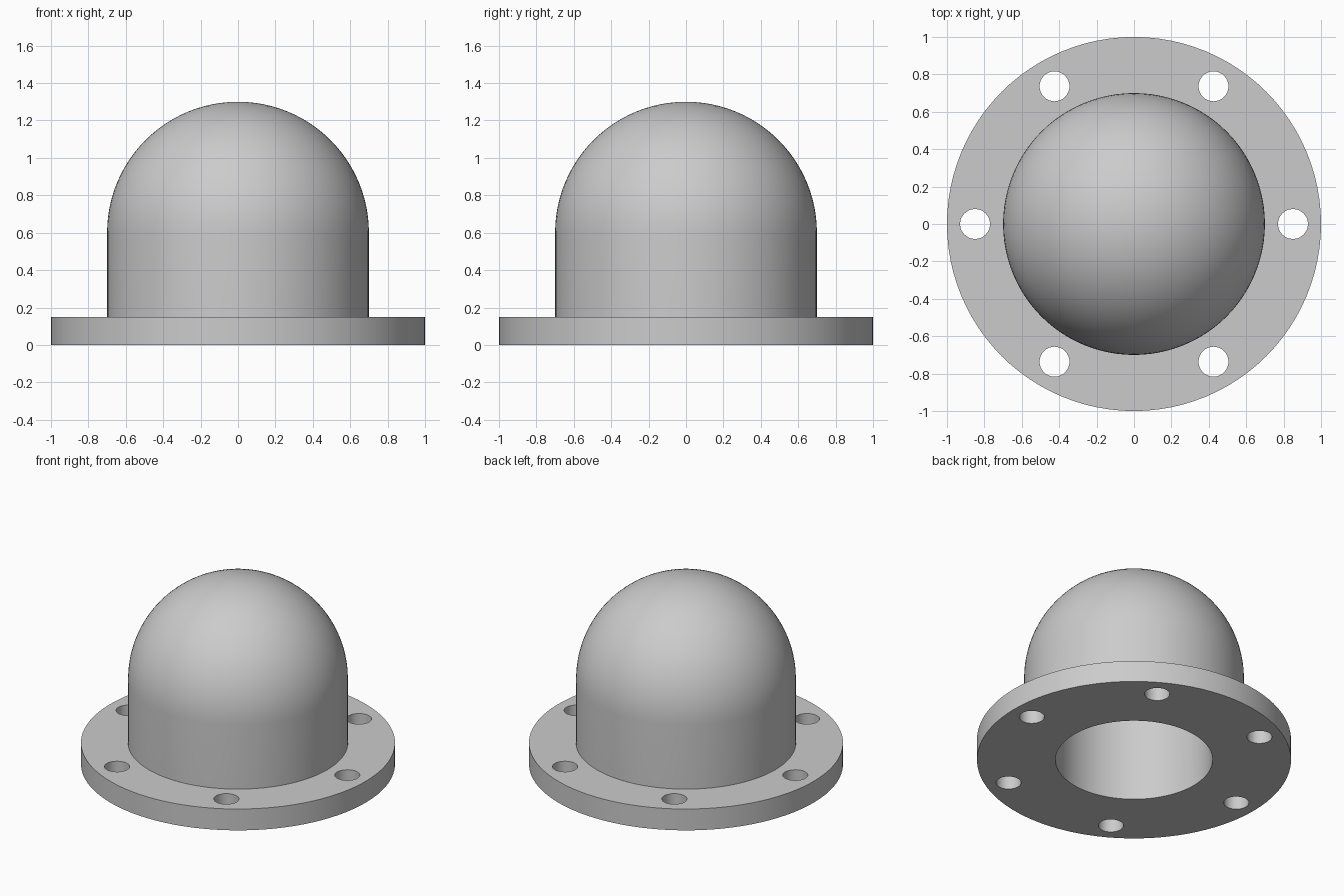
import bpy
import bmesh
from math import cos, sin, pi, radians
from mathutils import Matrix, Vector

if "Cube" in bpy.data.objects:
    bpy.data.objects.remove(bpy.data.objects["Cube"])

FLANGE_R, FLANGE_H = 1.0, 0.15
OUTER_R, INNER_R, SPRING_Z = 0.7, 0.5, 0.6
BOLT_CIRCLE, BOLT_R, BOLTS = 0.85, 0.08, 6
SEGMENTS, ARC_STEPS = 96, 24

grey = bpy.data.materials.new("plain grey")
grey.use_nodes = True
colour = (0.6, 0.6, 0.6, 1)
grey.diffuse_color = colour
grey.node_tree.nodes["Principled BSDF"].inputs["Base Color"].default_value = colour


def add_object(name, bm):
    bmesh.ops.recalc_face_normals(bm, faces=bm.faces)
    mesh = bpy.data.meshes.new(name)
    bm.to_mesh(mesh)
    bm.free()
    mesh.materials.append(grey)
    obj = bpy.data.objects.new(name, mesh)
    bpy.context.collection.objects.link(obj)
    return obj


def quarter_arc(radius):
    """Dome section from the spring line up to the pole."""
    angles = [i * pi / 2 / ARC_STEPS for i in range(ARC_STEPS + 1)]
    return [(radius * cos(a), SPRING_Z + radius * sin(a)) for a in angles]


def lathe(name, profile):
    bm = bmesh.new()
    verts = [bm.verts.new((r, 0, z)) for r, z in profile]
    edges = [bm.edges.new(pair) for pair in zip(verts, verts[1:])]
    bmesh.ops.spin(bm, geom=verts + edges, cent=(0, 0, 0), axis=(0, 0, 1),
                   angle=2 * pi, steps=SEGMENTS, use_merge=True)
    bmesh.ops.remove_doubles(bm, verts=bm.verts, dist=0.0001)
    return add_object(name, bm)


# Hollow domed housing with its bolting flange
outside = [(INNER_R, 0), (FLANGE_R, 0), (FLANGE_R, FLANGE_H), (OUTER_R, FLANGE_H)]
housing = lathe("domed_flange_housing",
                quarter_arc(INNER_R)[::-1] + outside + quarter_arc(OUTER_R))

# Ring of bolt holes
bm = bmesh.new()
for i in range(BOLTS):
    a = 2 * pi * i / BOLTS
    place = Matrix.Translation(Vector((BOLT_CIRCLE * cos(a), BOLT_CIRCLE * sin(a), FLANGE_H / 2)))
    bmesh.ops.create_cone(bm, cap_ends=True, segments=32, radius1=BOLT_R,
                          radius2=BOLT_R, depth=FLANGE_H * 2, matrix=place)
cutter = add_object("bolt_hole_cutter", bm)
cutter.hide_render = True

cut = housing.modifiers.new("bolt holes", "BOOLEAN")
cut.operation = "DIFFERENCE"
cut.solver = "EXACT"
cut.object = cutter

bpy.ops.object.select_all(action="DESELECT")
housing.select_set(True)
bpy.context.view_layer.objects.active = housing
bpy.ops.object.modifier_apply(modifier=cut.name)
bpy.data.objects.remove(cutter)
bpy.ops.object.shade_smooth_by_angle(angle=radians(30))
